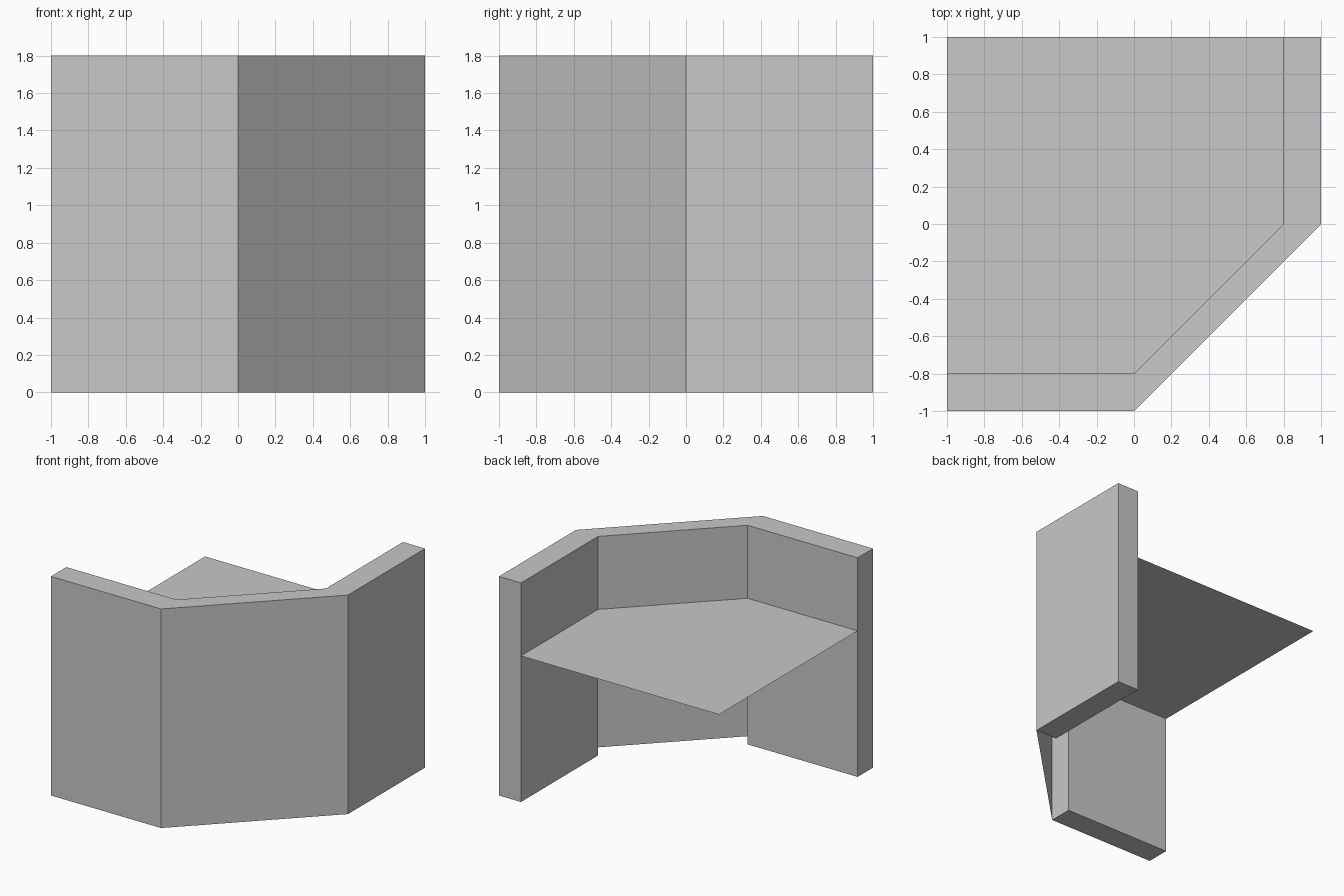
import bpy

old = bpy.data.objects.get("Cube")
if old:
    bpy.data.objects.remove(old, do_unlink=True)

HEIGHT, FLOOR, INNER = 1.8, 1.2, 0.8

grey = bpy.data.materials.new("plain grey")
grey.use_nodes = True
colour = (0.578, 0.578, 0.578, 1)
grey.diffuse_color = colour
grey.node_tree.nodes["Principled BSDF"].inputs["Base Color"].default_value = colour


def add_mesh(name, verts, faces):
    mesh = bpy.data.meshes.new(name)
    mesh.from_pydata(verts, [], faces)
    mesh.materials.append(grey)
    obj = bpy.data.objects.new(name, mesh)
    bpy.context.collection.objects.link(obj)
    return obj


def add_box(name, x0, x1, y0, y1):
    """Full-height closed wall block."""
    plan = [(x0, y0), (x1, y0), (x1, y1), (x0, y1)]
    verts = [(x, y, z) for z in (0, HEIGHT) for x, y in plan]
    sides = [(i, (i + 1) % 4, (i + 1) % 4 + 4, i + 4) for i in range(4)]
    return add_mesh(name, verts, sides + [(3, 2, 1, 0), (4, 5, 6, 7)])


# Straight walls on the front and left sides
add_box("front_wall", -1, 0, -1, -INNER)
add_box("left_wall", INNER, 1, 0, 1)

# Diagonal corner: full-height outer skin, thick parapet only above the floor
outer = [(0, -1), (1, 0)]
inner = [(0, -INNER), (INNER, 0)]
corner = [(x, y, z) for z in (0, FLOOR, HEIGHT) for x, y in outer]
corner += [(x, y, z) for z in (FLOOR, HEIGHT) for x, y in inner]
add_mesh("corner_wall", corner, [
    (0, 1, 5, 4),   # outer skin
    (4, 5, 9, 8),   # top rim
    (7, 6, 8, 9),   # inner parapet
    (2, 6, 7, 3),   # underside of parapet
])

# Thin floor sheet between the walls
plan = [(-1, -INNER), *inner, (INNER, 1), (-1, 1)]
add_mesh("floor", [(x, y, FLOOR) for x, y in plan], [tuple(range(len(plan)))])
